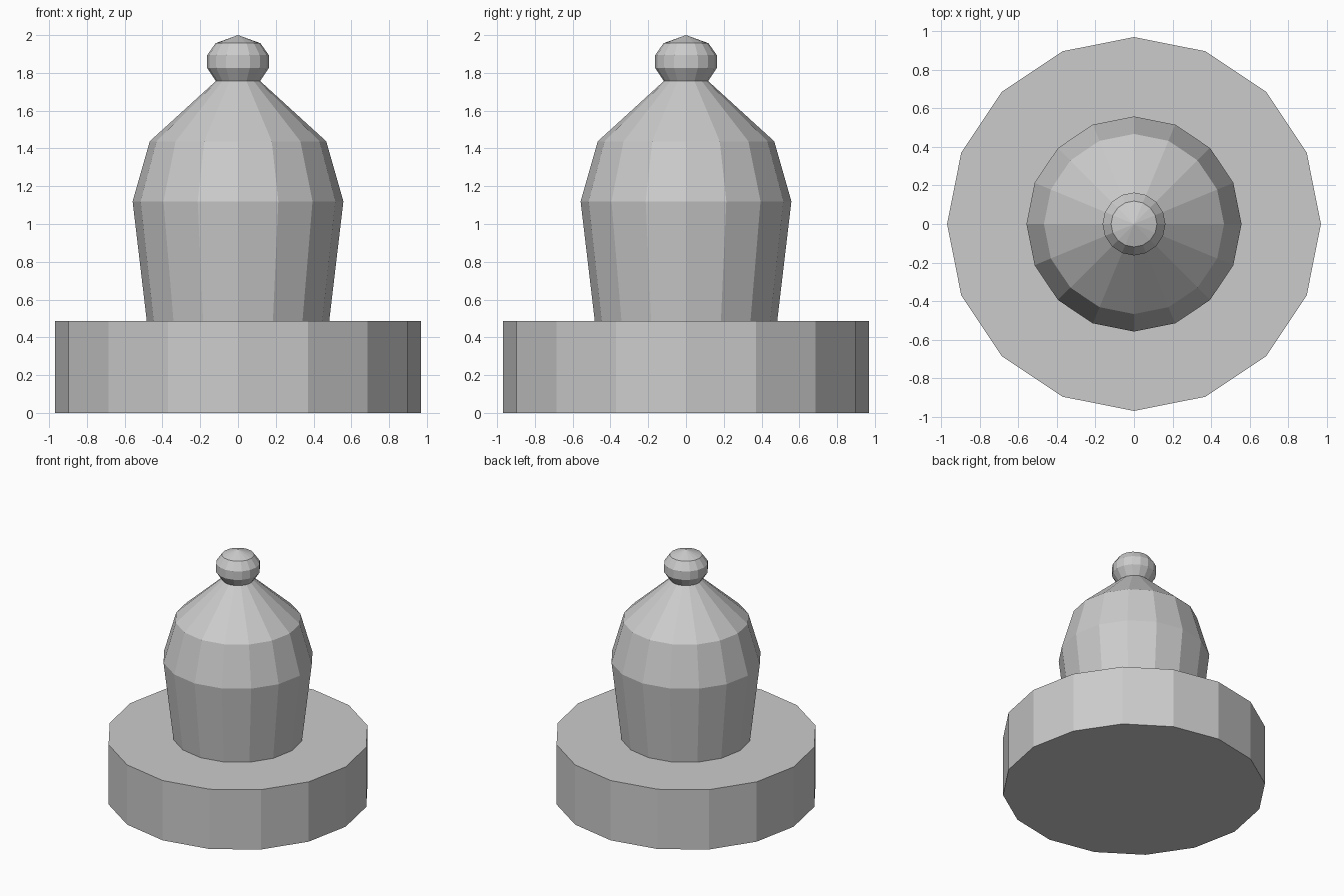
import bpy, bmesh
from math import cos, sin, pi

if "Cube" in bpy.data.objects:
    bpy.data.objects.remove(bpy.data.objects["Cube"])

SIDES = 16


def lathe(name, profile):
    """Revolve (radius, z) points about z; radius 0 makes a single pole."""
    bm = bmesh.new()
    rings = []
    for r, z in profile:
        if r == 0:
            rings.append([bm.verts.new((0, 0, z))] * SIDES)
        else:
            rings.append([bm.verts.new((r * cos(2 * pi * i / SIDES),
                                        r * sin(2 * pi * i / SIDES), z))
                          for i in range(SIDES)])
    for a, b in zip(rings, rings[1:]):
        for i in range(SIDES):
            j = (i + 1) % SIDES
            # dict.fromkeys drops the repeated pole vertex
            bm.faces.new(list(dict.fromkeys((a[i], a[j], b[j], b[i]))))
    mesh = bpy.data.meshes.new(name)
    bm.to_mesh(mesh)
    bm.free()
    obj = bpy.data.objects.new(name, mesh)
    bpy.context.collection.objects.link(obj)
    return obj


# Wide disc base, its top running in to the foot of the body
lathe("base", [(0, 0), (0.97, 0), (0.97, 0.487), (0.483, 0.487)])

# Flared body with sloping shoulder and cone
lathe("body", [(0.483, 0.487), (0.558, 1.12), (0.467, 1.438), (0.117, 1.757)])

# Round knob on top
lathe("knob", [(0.117, 1.757), (0.163, 1.825), (0.163, 1.894),
               (0.119, 1.957), (0, 2.0)])
